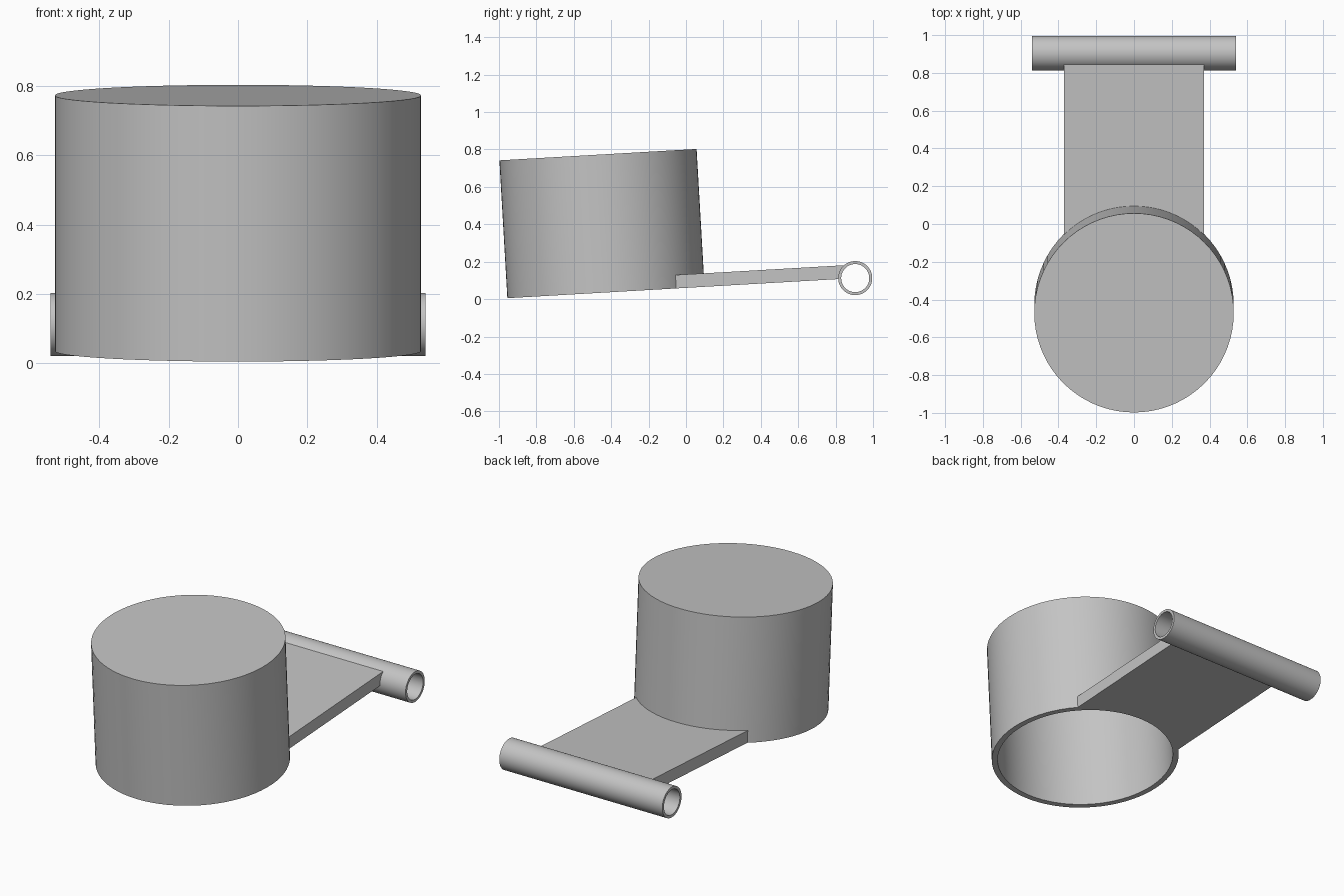
import bpy, bmesh, math
from mathutils import Matrix, Vector

cube = bpy.data.objects.get("Cube")
if cube:
    bpy.data.objects.remove(cube, do_unlink=True)

CUP_R, CUP_INNER, CUP_H, WALL = 0.528, 0.495, 0.738, 0.034
TUBE_R, TUBE_INNER, TUBE_HALF, TUBE_Y = 0.091, 0.075, 0.54, 1.335
ARM_HALF, ARM_T = 0.37, 0.072
SEGMENTS = 72

# The whole assembly leans back slightly about the cup's base centre
TILT = Matrix.Translation((0, -0.428, 0.0354)) @ Matrix.Rotation(math.radians(3.3), 4, "X")

grey = bpy.data.materials.new("plain_grey")
grey.use_nodes = True
colour = (0.55, 0.55, 0.55, 1)
grey.diffuse_color = colour
for node in grey.node_tree.nodes:
    if node.type == "BSDF_PRINCIPLED":
        node.inputs["Base Color"].default_value = colour


def finish(bm, name):
    bmesh.ops.remove_doubles(bm, verts=bm.verts, dist=0.0001)
    bmesh.ops.recalc_face_normals(bm, faces=bm.faces)
    mesh = bpy.data.meshes.new(name)
    bm.to_mesh(mesh)
    bm.free()
    mesh.materials.append(grey)
    obj = bpy.data.objects.new(name, mesh)
    bpy.context.collection.objects.link(obj)
    obj.matrix_world = TILT
    bpy.ops.object.select_all(action="DESELECT")
    obj.select_set(True)
    bpy.context.view_layer.objects.active = obj
    bpy.ops.object.shade_smooth_by_angle(angle=math.radians(30))
    return obj


def lathe(name, profile, closed=False, placement=Matrix()):
    """Spin a (radius, height) profile about z, then place it."""
    bm = bmesh.new()
    verts = [bm.verts.new((r, 0, z)) for r, z in profile]
    edges = [bm.edges.new(pair) for pair in zip(verts, verts[1:])]
    if closed:
        edges.append(bm.edges.new((verts[-1], verts[0])))
    bmesh.ops.spin(bm, geom=verts + edges, cent=(0, 0, 0), axis=(0, 0, 1),
                   angle=math.tau, steps=SEGMENTS, use_merge=True)
    bm.transform(placement)
    return finish(bm, name)


# Upturned cup, open underneath
lathe("cup", [(0, CUP_H), (CUP_R, CUP_H), (CUP_R, 0), (CUP_INNER, 0),
              (CUP_INNER, CUP_H - WALL), (0, CUP_H - WALL)])

# Hollow hinge tube lying along x
lathe("hinge_tube", [(TUBE_R, -TUBE_HALF), (TUBE_R, TUBE_HALF),
                     (TUBE_INNER, TUBE_HALF), (TUBE_INNER, -TUBE_HALF)], closed=True,
      placement=Matrix.Translation((0, TUBE_Y, 0)) @ Matrix.Rotation(math.pi / 2, 4, "Y"))

# Flat arm whose ends follow the cup wall and the tube
bm = bmesh.new()
STEPS = 24
near_r = CUP_R - 0.002
half_angle = math.asin(ARM_HALF / near_r)
arc = []
for i in range(STEPS + 1):
    a = half_angle * (2 * i / STEPS - 1)
    arc.append((near_r * math.sin(a), near_r * math.cos(a)))
low = [bm.verts.new((x, y, 0)) for x, y in arc]
high = [bm.verts.new((x, y, ARM_T)) for x, y in arc]
far = []
for side in (-ARM_HALF, ARM_HALF):
    column = []
    for i in range(7):
        z = ARM_T * i / 6
        y = TUBE_Y - math.sqrt((TUBE_R - 0.002) ** 2 - z * z)
        column.append(bm.verts.new((side, y, z)))
    far.append(column)
left, right = far
bm.faces.new(low + [right[0], left[0]])
bm.faces.new(high + [right[-1], left[-1]])
bm.faces.new([low[0]] + left + [high[0]])
bm.faces.new([low[-1]] + right + [high[-1]])
for i in range(STEPS):
    bm.faces.new((low[i], low[i + 1], high[i + 1], high[i]))
for i in range(6):
    bm.faces.new((left[i], right[i], right[i + 1], left[i + 1]))
finish(bm, "hinge_arm")
